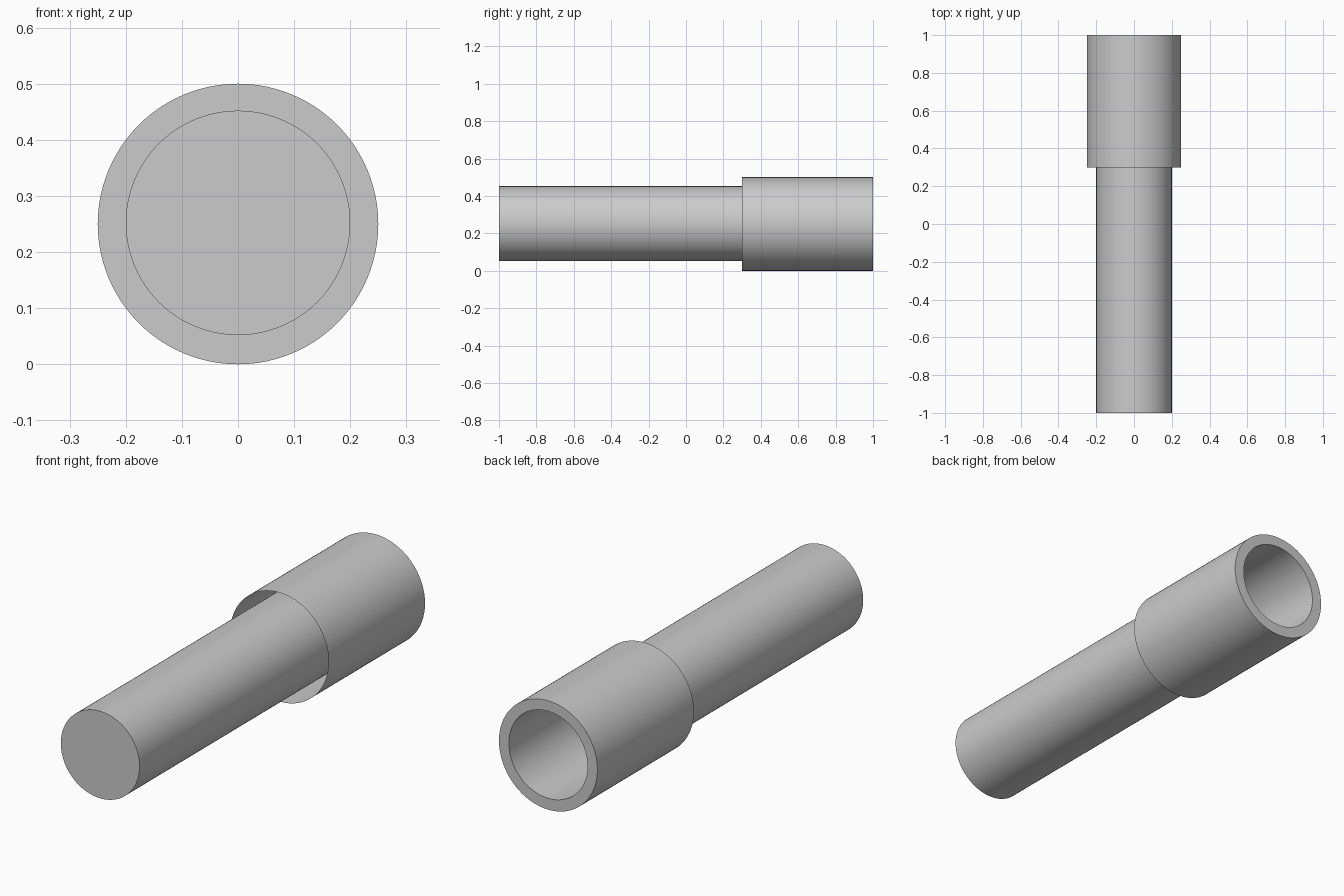
import bpy, bmesh
from math import radians
from mathutils import Matrix, Vector

cube = bpy.data.objects.get("Cube")
if cube:
    bpy.data.objects.remove(cube, do_unlink=True)

SEGMENTS = 96

grey = bpy.data.materials.new("plain_grey")
grey.use_nodes = True
colour = (0.6, 0.6, 0.6, 1)
grey.diffuse_color = colour
grey.node_tree.nodes["Principled BSDF"].inputs["Base Color"].default_value = colour


def ring(bm, radius, y, z):
    """Circle of vertices around the y axis."""
    turn = Matrix.Translation(Vector((0, y, z))) @ Matrix.Rotation(radians(90), 4, 'X')
    return bmesh.ops.create_circle(bm, segments=SEGMENTS, radius=radius, matrix=turn)["verts"]


def tube(name, rings, cap_front=False):
    """Open surface through consecutive (radius, y, z) rings."""
    bm = bmesh.new()
    loops = [ring(bm, *r) for r in rings]
    for a, b in zip(loops, loops[1:]):
        for i in range(SEGMENTS):
            j = (i + 1) % SEGMENTS
            bm.faces.new((a[i], a[j], b[j], b[i]))
    if cap_front:
        bm.faces.new(loops[0])
    bmesh.ops.recalc_face_normals(bm, faces=bm.faces)
    mesh = bpy.data.meshes.new(name)
    bm.to_mesh(mesh)
    bm.free()
    mesh.materials.append(grey)
    obj = bpy.data.objects.new(name, mesh)
    bpy.context.collection.objects.link(obj)
    bpy.ops.object.select_all(action='DESELECT')
    obj.select_set(True)
    bpy.context.view_layer.objects.active = obj
    bpy.ops.object.shade_smooth_by_angle(angle=radians(30))
    return obj


# Long hollow shaft, closed at the front and open at the back
tube("shaft", [(0.2, -1, 0.252), (0.2, 1, 0.252)], cap_front=True)

# Thin sleeve, open at the front, joined to the shaft by a flat rim at the back
tube("sleeve", [(0.25, 0.3, 0.25), (0.25, 1, 0.25), (0.2, 1, 0.252)])
